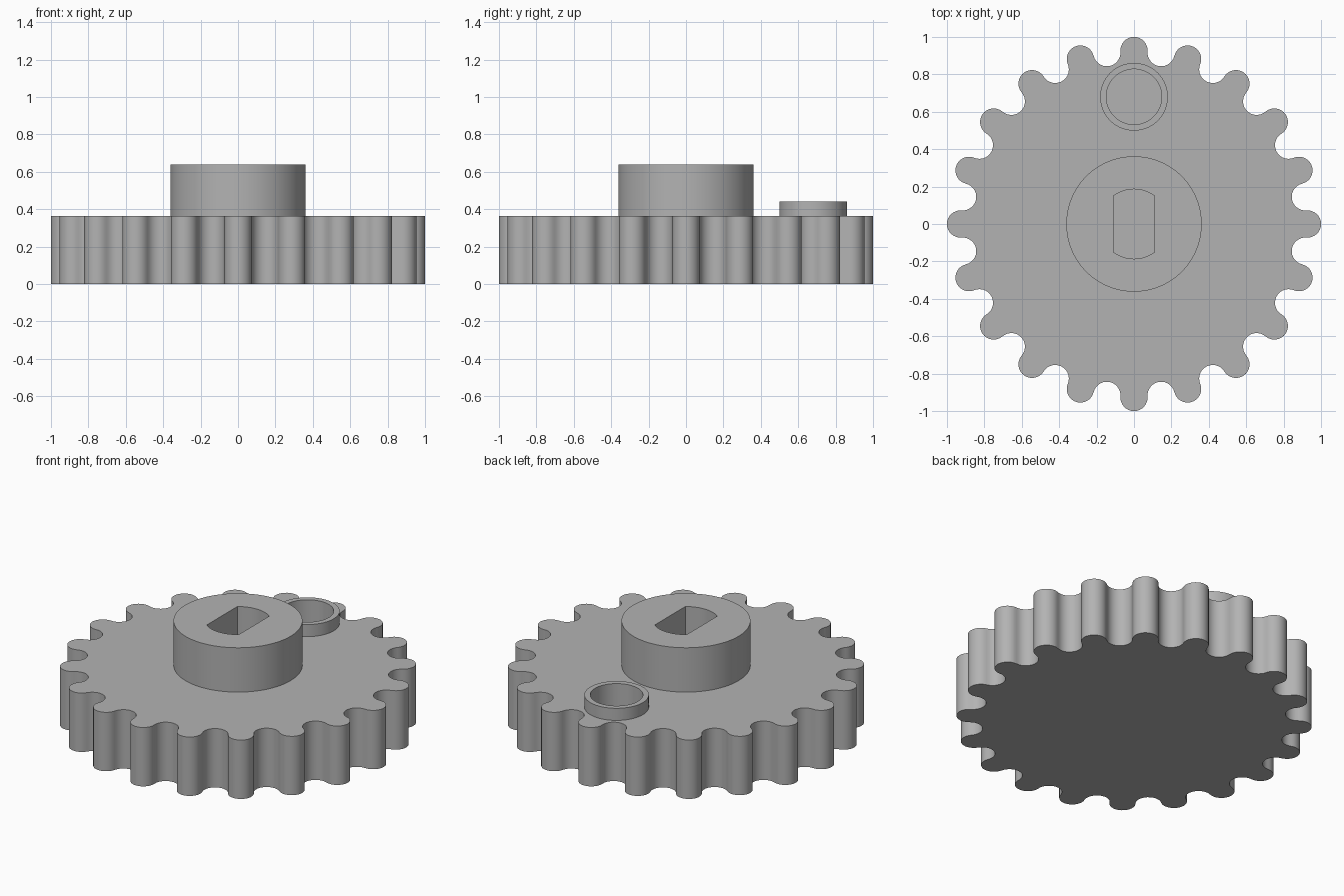
import bpy, bmesh
from math import sin, cos, pi, radians, sqrt, asin

if "Cube" in bpy.data.objects:
    bpy.data.objects.remove(bpy.data.objects["Cube"], do_unlink=True)

TEETH = 20
PITCH_R = 0.9275       # centres of tooth tips and valleys
DISC_TOP, HUB_TOP, PIN_TOP = 0.365, 0.64, 0.44
FLOOR = 0.1            # bottom of the blind holes
PIN_Y = 0.68

grey = bpy.data.materials.new("plain grey")
grey.use_nodes = True
COLOUR = (0.45, 0.45, 0.45, 1)
grey.diffuse_color = COLOUR
grey.node_tree.nodes["Principled BSDF"].inputs["Base Color"].default_value = COLOUR


def arc(cx, cy, r, start, end, steps):
    """Points along an arc, both ends included."""
    angles = [start + (end - start) * i / steps for i in range(steps + 1)]
    return [(cx + r * cos(a), cy + r * sin(a)) for a in angles]


def circle(r, cy=0, steps=96):
    return arc(0, cy, r, 0, 2 * pi, steps)[:-1]


def prism(name, outline, z0, z1):
    """Extrude a closed outline between two heights."""
    bm = bmesh.new()
    base = bm.faces.new([bm.verts.new((x, y, z0)) for x, y in outline])
    top = bmesh.ops.extrude_face_region(bm, geom=[base], use_keep_orig=True)
    verts = [v for v in top["geom"] if isinstance(v, bmesh.types.BMVert)]
    bmesh.ops.translate(bm, verts=verts, vec=(0, 0, z1 - z0))
    bmesh.ops.recalc_face_normals(bm, faces=bm.faces)
    mesh = bpy.data.meshes.new(name)
    bm.to_mesh(mesh)
    bm.free()
    mesh.materials.append(grey)
    obj = bpy.data.objects.new(name, mesh)
    bpy.context.collection.objects.link(obj)
    return obj


def activate(obj):
    bpy.ops.object.select_all(action="DESELECT")
    obj.select_set(True)
    bpy.context.view_layer.objects.active = obj


def cut(obj, cutter):
    mod = obj.modifiers.new("hole", "BOOLEAN")
    mod.operation, mod.solver, mod.object = "DIFFERENCE", "EXACT", cutter
    activate(obj)
    bpy.ops.object.modifier_apply(modifier=mod.name)


# Wavy gear outline: tangent tooth and valley arcs
half = pi / TEETH
wave_r = PITCH_R * sin(half / 2)
outline = []
for i in range(TEETH):
    a = 2 * half * i
    b = a + half
    sweep = pi / 2 + half / 2
    outline += arc(PITCH_R * cos(a), PITCH_R * sin(a), wave_r, a - sweep, a + sweep, 16)[:-1]
    dip = pi / 2 - half / 2
    outline += arc(PITCH_R * cos(b), PITCH_R * sin(b), wave_r,
                   b + pi + dip, b + pi - dip, 14)[:-1]

gear = prism("toothed_disc", outline, 0, DISC_TOP)
hub = prism("centre_hub", circle(0.362), DISC_TOP, HUB_TOP)
ring = prism("pin_socket_rim", circle(0.181, PIN_Y), DISC_TOP, PIN_TOP)

# Double-flat shaft hole and round pin hole
flat_x, bore_r = 0.11, 0.186
lean = asin(flat_x / bore_r)
slot = (arc(0, 0, bore_r, pi / 2 - lean, pi / 2 + lean, 16)
        + arc(0, 0, bore_r, 1.5 * pi - lean, 1.5 * pi + lean, 16))
shaft_cutter = prism("shaft_hole_cutter", slot, FLOOR, 1)
pin_cutter = prism("pin_hole_cutter", circle(0.148, PIN_Y), FLOOR, 1)

cut(gear, shaft_cutter)
cut(gear, pin_cutter)
cut(hub, shaft_cutter)
cut(ring, pin_cutter)
for cutter in (shaft_cutter, pin_cutter):
    bpy.data.objects.remove(cutter, do_unlink=True)

for part in (gear, hub, ring):
    activate(part)
    bpy.ops.object.shade_smooth_by_angle(angle=radians(30))
